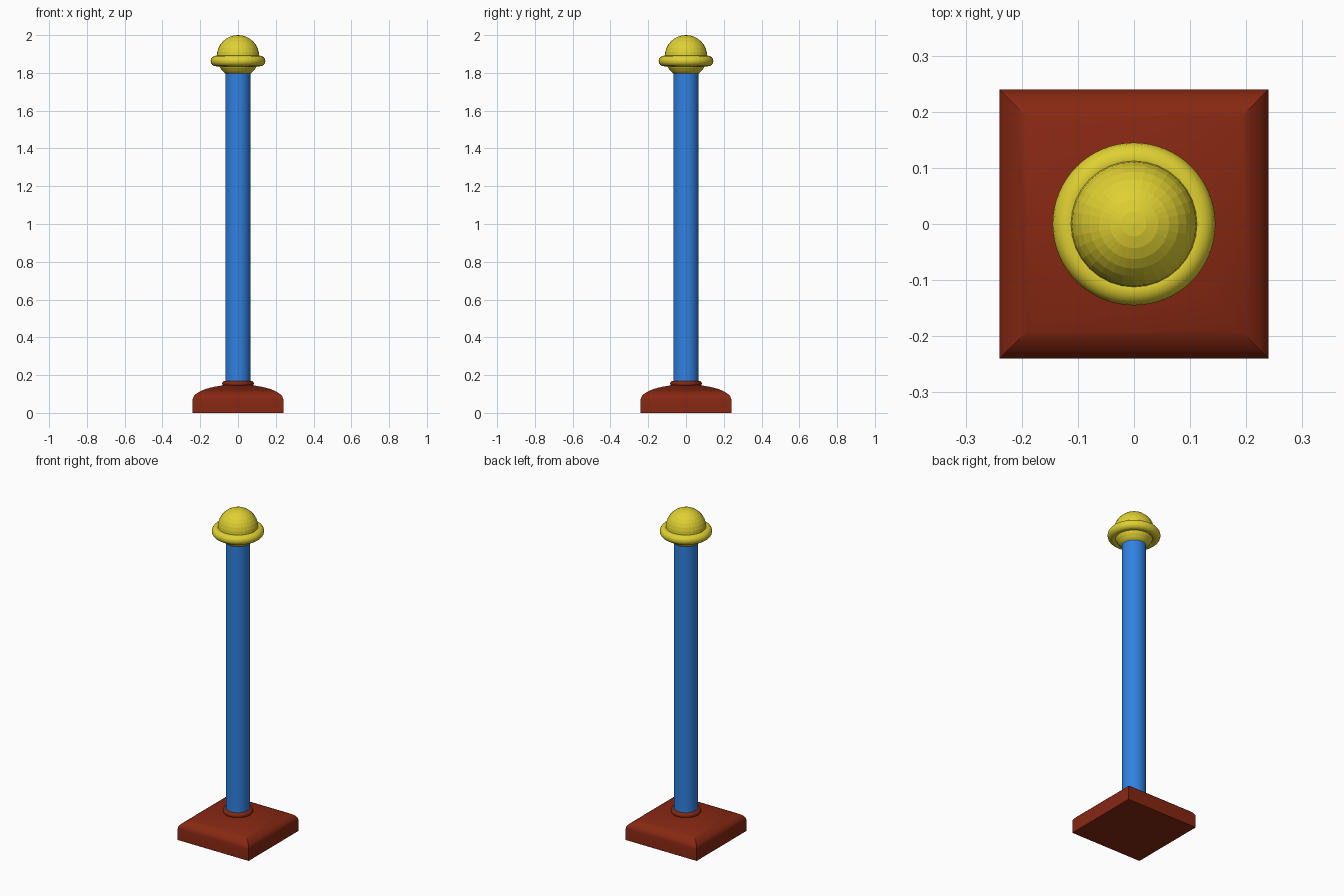
import bpy, bmesh, math

if "Cube" in bpy.data.objects:
    bpy.data.objects.remove(bpy.data.objects["Cube"])


def material(name, rgb):
    m = bpy.data.materials.new(name)
    m.diffuse_color = (*rgb, 1)
    m.use_nodes = True
    m.node_tree.nodes["Principled BSDF"].inputs["Base Color"].default_value = m.diffuse_color
    return m


RED = material("brick red", (0.24, 0.021, 0.006))
BLUE = material("blue", (0.03, 0.22, 0.75))
YELLOW = material("yellow", (0.74, 0.63, 0.032))


def finish(name, mat, smooth=True):
    ob = bpy.context.object
    ob.name = name
    ob.data.materials.clear()
    ob.data.materials.append(mat)
    if smooth:
        bpy.ops.object.shade_smooth_by_angle(angle=math.radians(30))
    return ob


def ring(name, mat, major, minor, z):
    bpy.ops.mesh.primitive_torus_add(major_segments=64, minor_segments=16,
                                     major_radius=major, minor_radius=minor,
                                     location=(0, 0, z))
    return finish(name, mat)


# square foot: vertical sides, then an elliptical dome of square sections
HALF, SIDE, RISE, STEPS = 0.24, 0.07, 0.08, 12
profile = [(HALF, 0)]
for i in range(STEPS):
    a = math.pi / 2 * i / STEPS
    profile.append((HALF * math.cos(a), SIDE + RISE * math.sin(a)))
bm = bmesh.new()
loops = [[bm.verts.new((sx * h, sy * h, z))
          for sx, sy in ((-1, -1), (1, -1), (1, 1), (-1, 1))]
         for h, z in profile]
bm.faces.new(loops[0][::-1])
for lo, hi in zip(loops, loops[1:]):
    for k in range(4):
        n = (k + 1) % 4
        bm.faces.new((lo[k], lo[n], hi[n], hi[k]))
bm.faces.new(loops[-1])
mesh = bpy.data.meshes.new("base")
bm.to_mesh(mesh)
bm.free()
base = bpy.data.objects.new("base", mesh)
bpy.context.collection.objects.link(base)
bpy.context.view_layer.objects.active = base
base.select_set(True)
finish("base", RED)

# collar round the foot of the pole
ring("base_collar", RED, 0.069, 0.015, 0.155)

# pole
bpy.ops.mesh.primitive_cylinder_add(vertices=32, radius=0.067, depth=1.67,
                                    location=(0, 0, 0.975))
finish("pole", BLUE)

# finial ball and its ring
bpy.ops.mesh.primitive_uv_sphere_add(segments=32, ring_count=16, radius=0.1125,
                                     location=(0, 0, 1.8875))
finish("finial_ball", YELLOW, smooth=False)
ring("finial_ring", YELLOW, 0.117, 0.028, 1.863)
